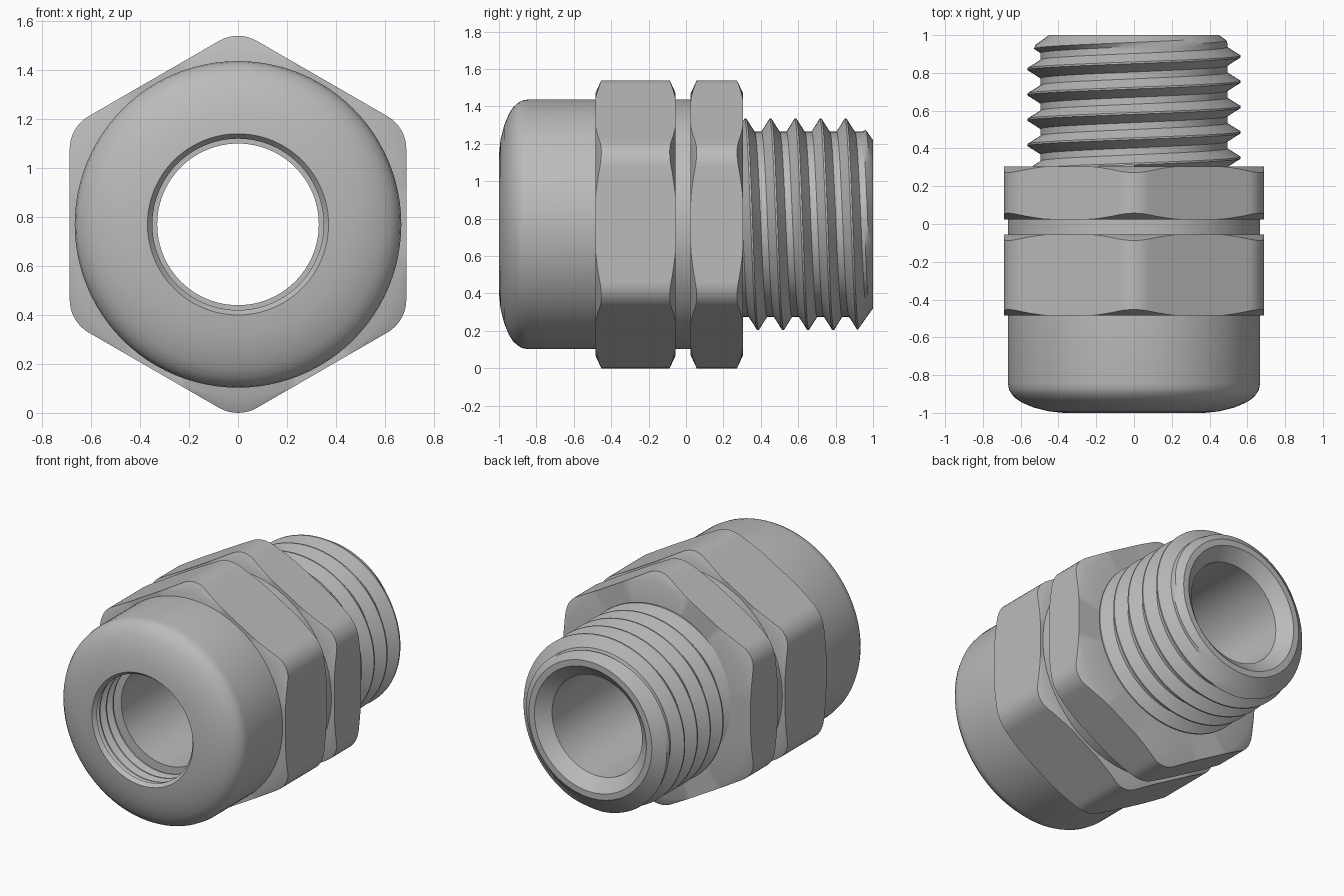
import bpy, bmesh
from math import sin, cos, pi, radians, hypot, atan2

if "Cube" in bpy.data.objects:
    bpy.data.objects.remove(bpy.data.objects["Cube"], do_unlink=True)

AXIS_Z = 0.77      # height of the common axis, which runs along y
SEGMENTS = 96

grey = bpy.data.materials.new("grey_metal")
grey.use_nodes = True
grey.diffuse_color = (0.5, 0.5, 0.5, 1)
grey.node_tree.nodes["Principled BSDF"].inputs["Base Color"].default_value = (0.5, 0.5, 0.5, 1)


def polar(r, angle, y):
    """Point around the axis, angle measured from the top towards +x."""
    return (r * sin(angle), y, AXIS_Z + r * cos(angle))


def skin(name, rows):
    """Join rows of points with quads and weld the seams."""
    bm = bmesh.new()
    grid = [[bm.verts.new(p) for p in row] for row in rows]
    for a, b in zip(grid, grid[1:]):
        for i in range(len(a) - 1):
            bm.faces.new((a[i], a[i + 1], b[i + 1], b[i]))
    bmesh.ops.remove_doubles(bm, verts=bm.verts, dist=0.0002)
    bmesh.ops.dissolve_degenerate(bm, edges=bm.edges, dist=0.0001)
    bmesh.ops.recalc_face_normals(bm, faces=bm.faces)
    mesh = bpy.data.meshes.new(name)
    bm.to_mesh(mesh)
    bm.free()
    mesh.materials.append(grey)
    obj = bpy.data.objects.new(name, mesh)
    bpy.context.collection.objects.link(obj)
    bpy.ops.object.select_all(action='DESELECT')
    obj.select_set(True)
    bpy.context.view_layer.objects.active = obj
    bpy.ops.object.shade_smooth_by_angle(angle=radians(28))
    return obj


ANGLES = [2 * pi * i / SEGMENTS for i in range(SEGMENTS + 1)]


def lathe(name, profile):
    """Revolve a closed (radius, y) profile."""
    return skin(name, [[polar(r, a, y) for a in ANGLES]
                       for r, y in profile + profile[:1]])


def hex_outline():
    """Rounded hexagon, corner up, as (radius, angle) pairs."""
    corner, centre, steps = 0.155, 0.615, 8
    pts = []
    for k in range(6):
        mid = k * pi / 3
        for s in range(steps + 1):
            a = mid + (s / steps - 0.5) * pi / 3
            pts.append((centre * sin(mid) + corner * sin(a),
                        centre * cos(mid) + corner * cos(a)))
    dense = []
    for i, (x, z) in enumerate(pts):
        nx, nz = pts[(i + 1) % len(pts)]
        n = 16 if hypot(nx - x, nz - z) > 0.2 else 1
        dense += [(x + (nx - x) * t / n, z + (nz - z) * t / n) for t in range(n)]
    dense.append(dense[0])
    return [(hypot(x, z), atan2(x, z)) for x, z in dense]


def hex_ring(name, y0, y1):
    """Hexagonal ring whose corners are turned off by a cone at both ends."""
    outline, turned, slope, inner = hex_outline(), 0.70, 0.46, 0.44
    cut = lambda r: max(0, r - turned) * slope
    rows = [
        [polar(inner, a, y0) for r, a in outline],
        [polar(min(r, turned), a, y0) for r, a in outline],
        [polar(r, a, y0 + cut(r)) for r, a in outline],
        [polar(r, a, y1 - cut(r)) for r, a in outline],
        [polar(min(r, turned), a, y1) for r, a in outline],
        [polar(inner, a, y1) for r, a in outline],
    ]
    return skin(name, rows + rows[:1])


def screw_thread(name, start, end):
    """Helical thread with a conical lead-in at the free end."""
    pitch, root, crest, tip = 0.134, 0.495, 0.565, 0.45
    # One pitch: crest flat, falling flank, root flat, rising flank
    shape = [(0, crest), (0.07, crest), (0.23, (root + crest) / 2), (0.4, root),
             (0.53, root), (0.67, root), (0.84, (root + crest) / 2)]
    rows = []
    for turn in range(-2, 7):
        for t, r in shape:
            row = []
            for a in ANGLES:
                y = 0.447 + pitch * (turn + t + a / (2 * pi))
                radius = min(r, tip + max(0, end - y) * 1.4)
                if y <= start:
                    radius = root
                row.append(polar(radius, a, min(max(y, start), end)))
            rows.append(row)
    return skin(name, rows)


# Domed clamping nut with a grooved mouth
dome = [(0.37, -1), (0.45, -0.992), (0.53, -0.972), (0.59, -0.947), (0.625, -0.925),
        (0.65, -0.898), (0.662, -0.875), (0.667, -0.845), (0.667, -0.47), (0.45, -0.47)]
grooves = [(0.45, -0.74)]
for i in range(3):
    y = -0.76 - 0.07 * i
    grooves += [(0.40, y), (0.36, y - 0.025), (0.36, y - 0.035), (0.40, y - 0.06)]
lathe("domed_nut", dome + grooves + [(0.35, -0.975)])
hex_ring("nut_hexagon", -0.485, -0.055)

# Body: collar, hexagon, threaded stem and through bore
lathe("collar", [(0.44, -0.07), (0.667, -0.07), (0.667, 0.04), (0.44, 0.04)])
hex_ring("body_hexagon", 0.025, 0.305)
screw_thread("threaded_stem", 0.28, 1.0)
lathe("bore_sleeve", [(0.45, 1), (0.41, 1), (0.33, 0.93), (0.33, -0.75),
                      (0.43, -0.75), (0.43, 0.95)])
